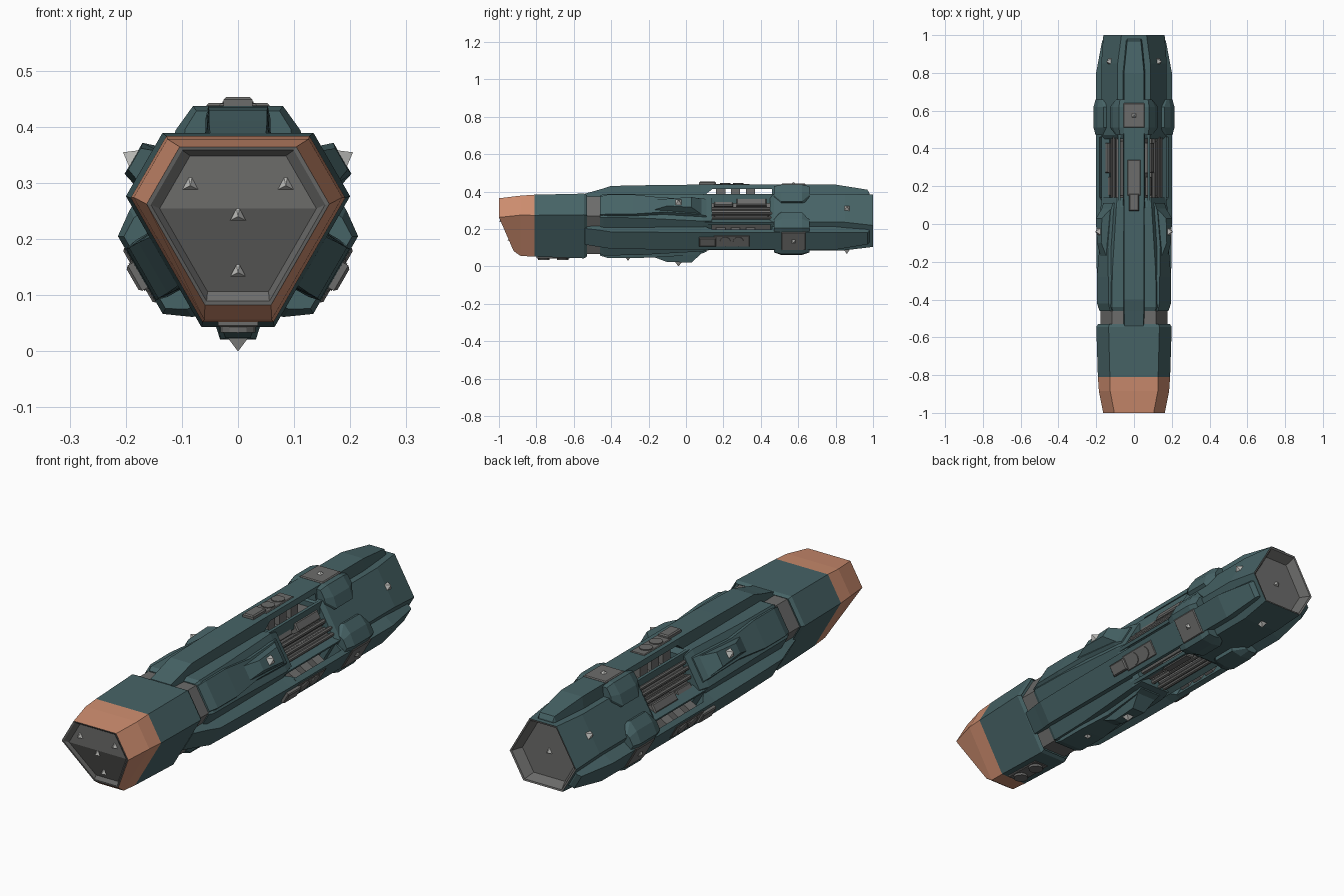
import bpy, bmesh, math
from mathutils import Vector

ZC = 0.236                      # height of the three-fold axis
LONG = (90, 210, 330)           # directions of the arm faces
SHORT = (30, 150, 270)          # directions of the sponson faces


def material(name, rgb):
    m = bpy.data.materials.new(name)
    m.diffuse_color = (*rgb, 1)
    return m


TEAL = material("teal hull", (0.062, 0.125, 0.133))
COPPER = material("copper nose", (0.60, 0.26, 0.155))
GREY = material("machine grey", (0.150, 0.150, 0.146))
LIGHT = material("light grey", (0.52, 0.52, 0.50))


def finish(name, bm, mats):
    bmesh.ops.recalc_face_normals(bm, faces=bm.faces)
    me = bpy.data.meshes.new(name)
    bm.to_mesh(me)
    bm.free()
    for m in mats:
        me.materials.append(m)
    ob = bpy.data.objects.new(name, me)
    bpy.context.collection.objects.link(ob)
    return ob


def skin(bm, rings, bands=None):
    """Join rings of points by quads and cap both ends."""
    vs = [[bm.verts.new(p) for p in r] for r in rings]
    n = len(vs[0])
    for k in range(len(vs) - 1):
        for i in range(n):
            j = (i + 1) % n
            f = bm.faces.new((vs[k][i], vs[k][j], vs[k + 1][j], vs[k + 1][i]))
            f.material_index = bands[k] if bands else 0
    for k, r in ((0, vs[0]), (-1, vs[-1])):
        if n == 6 and bands:
            caps = [(r[0], r[1], r[4], r[5]), (r[1], r[2], r[3], r[4])]
        else:
            caps = [r]
        for c in caps:
            bm.faces.new(c).material_index = bands[k] if bands else 0


def hexring(y, dl, ds, slant=0.0):
    """Hexagon with face distances dl (arm sides) and ds (sponson sides)."""
    pts = []
    for i in range(6):
        a1, a2 = math.radians(90 - 60 * i), math.radians(30 - 60 * i)
        d1, d2 = (dl, ds) if i % 2 == 0 else (ds, dl)
        k1, k2 = (d1 - d2 / 2) / 0.75, (d2 - d1 / 2) / 0.75
        x = k1 * math.cos(a1) + k2 * math.cos(a2)
        z = k1 * math.sin(a1) + k2 * math.sin(a2)
        pts.append(Vector((x, y + slant * max(0, 0.02 - z), ZC + z)))
    return pts


def hull(name, secs, bands, mats):
    bm = bmesh.new()
    skin(bm, [hexring(*s) for s in secs], bands)
    return finish(name, bm, mats)


def place(u, y, d, ang):
    a = math.radians(ang)
    return Vector((d * math.cos(a) + u * math.sin(a), y,
                   ZC + d * math.sin(a) - u * math.cos(a)))


def radial(name, solids, angs, mat):
    """Repeat solids, given as rings of (u, y, d), round the axis."""
    bm = bmesh.new()
    for a in angs:
        for rings in solids:
            skin(bm, [[place(*p, a) for p in r] for r in rings])
    return finish(name, bm, [mat])


def section(y, *half):
    """Mirrored cross-section at y from half-profile (u, d) points."""
    return [(u, y, d) for u, d in half] + [(-u, y, d) for u, d in reversed(half)]


def rect(u0, u1, y0, y1, d):
    return [(u0, y0, d), (u1, y0, d), (u1, y1, d), (u0, y1, d)]


def box(u0, u1, y0, y1, d0, d1, bev=0.0):
    top = rect(u0 + bev, u1 - bev, y0 + bev, y1 - bev, d1)
    if bev:
        return [rect(u0, u1, y0, y1, d0), rect(u0, u1, y0, y1, d1 - bev), top]
    return [rect(u0, u1, y0, y1, d0), top]


def disc(y, r, d0, d1, n=12):
    return [[(r * math.cos(2 * math.pi * i / n), y + r * math.sin(2 * math.pi * i / n), d)
             for i in range(n)] for d in (d0, d1)]


def pipe(u, d, r, y0, y1, n=8):
    return [[(u + r * math.cos(2 * math.pi * i / n), y, d + r * math.sin(2 * math.pi * i / n))
             for i in range(n)] for y in (y0, y1)]


# Nose block: teal shell, copper tip, grey recessed face
hull("nose", [(-0.54, 0.145, 0.184), (-0.53, 0.145, 0.184), (-0.545, 0.153, 0.193),
              (-0.81, 0.147, 0.184), (-0.885, 0.142, 0.180), (-1.0, 0.128, 0.154, 0.45),
              (-0.998, 0.122, 0.147, 0.45), (-0.982, 0.112, 0.130, 0.45)],
     [0, 0, 0, 1, 1, 2, 2], [TEAL, COPPER, GREY])

# Neck and machinery core
hull("neck", [(-0.57, 0.138, 0.170), (-0.43, 0.138, 0.170)], [0], [GREY])
hull("core", [(0.08, 0.115, 0.105), (0.50, 0.115, 0.105)], [0], [GREY])

# Front hull behind the neck
hull("front_hull", [(-0.46, 0.142, 0.168), (-0.44, 0.152, 0.178), (-0.25, 0.152, 0.175),
                    (0.09, 0.150, 0.156), (0.14, 0.138, 0.146)], [0] * 4, [TEAL])

# Rear hull with recessed engine face
hull("rear_hull", [(0.45, 0.138, 0.138), (0.47, 0.150, 0.150), (0.85, 0.150, 0.150),
                   (1.0, 0.149, 0.132), (0.998, 0.141, 0.125), (0.955, 0.120, 0.108)],
     [0, 0, 0, 1, 1], [TEAL, GREY])

# Tapered sponson panels on the short faces
radial("sponson", [[section(-0.46, (0.056, 0.178), (0.064, 0.14)),
                    section(-0.42, (0.060, 0.191), (0.072, 0.14)),
                    section(-0.28, (0.060, 0.192), (0.072, 0.14)),
                    section(-0.12, (0.044, 0.186), (0.056, 0.14)),
                    section(0.07, (0.050, 0.172), (0.062, 0.14)),
                    section(0.11, (0.052, 0.158), (0.064, 0.14))]], SHORT, TEAL)
radial("sensor_bump", [[[(-0.034, -0.19, 0.18), (0.034, -0.19, 0.18),
                         (0.048, 0.085, 0.165), (-0.048, 0.085, 0.165)],
                        [(-0.022, -0.10, 0.213), (0.022, -0.10, 0.213),
                         (0.032, 0.03, 0.215), (-0.032, 0.03, 0.215)]]], SHORT, TEAL)

# Side rails framing the machinery bays
radial("bay_rail", [box(s * 0.078 - 0.007, s * 0.078 + 0.007, 0.08, 0.48, 0.10, 0.150)
                    for s in (-1, 1)], LONG, TEAL)

# Spine arms: front, thin bridge over the bay, tapered rear
radial("front_arm", [[section(-0.54, (0.050, 0.153), (0.055, 0.13)),
                      section(-0.46, (0.052, 0.175), (0.057, 0.13)),
                      section(-0.40, (0.052, 0.194), (0.058, 0.13)),
                      section(-0.15, (0.053, 0.199), (0.058, 0.13)),
                      section(0.08, (0.053, 0.201), (0.058, 0.13)),
                      section(0.14, (0.053, 0.201), (0.058, 0.176))]], LONG, TEAL)
radial("bridge_arm", [[section(0.13, (0.053, 0.201), (0.058, 0.178)),
                       section(0.48, (0.053, 0.201), (0.058, 0.178))]], LONG, TEAL)
radial("rear_arm", [[section(0.46, (0.053, 0.201), (0.060, 0.14)),
                     section(0.80, (0.053, 0.201), (0.060, 0.14)),
                     section(0.97, (0.036, 0.174), (0.044, 0.14)),
                     section(0.98, (0.034, 0.155), (0.042, 0.14))]], LONG, TEAL)

# Clamps that wrap each arm onto the rear hull
radial("clamp", [[section(0.47, (0.074, 0.192), (0.094, 0.160), (0.096, 0.145), (0.09, 0.10)),
                  section(0.51, (0.080, 0.201), (0.111, 0.158), (0.127, 0.112), (0.112, 0.10)),
                  section(0.62, (0.080, 0.201), (0.111, 0.158), (0.127, 0.112), (0.112, 0.10)),
                  section(0.66, (0.074, 0.192), (0.094, 0.160), (0.096, 0.145), (0.09, 0.10))]],
       LONG, TEAL)
radial("clamp_plate", [box(-0.056, 0.056, 0.51, 0.64, 0.19, 0.206, 0.004)], LONG, GREY)

# Machinery in the open bays
radial("machinery", [box(-0.066, -0.026, 0.27, 0.43, 0.09, 0.140, 0.005),
                     box(-0.060, -0.030, 0.15, 0.25, 0.09, 0.128, 0.004),
                     box(0.012, 0.066, 0.15, 0.44, 0.09, 0.132, 0.005),
                     box(-0.018, 0.004, 0.14, 0.46, 0.09, 0.118),
                     pipe(-0.010, 0.126, 0.010, 0.13, 0.47),
                     pipe(0.026, 0.136, 0.009, 0.13, 0.47),
                     pipe(0.052, 0.134, 0.009, 0.13, 0.47)], SHORT, GREY)
radial("bridge_post", [box(-0.035, 0.035, y, y + 0.05, 0.10, 0.185)
                       for y in (0.16, 0.24, 0.32)], LONG, GREY)

# Instrument pack on each arm
radial("instrument_pack", [box(-0.034, 0.034, 0.15, 0.34, 0.19, 0.205, 0.003),
                           disc(0.21, 0.028, 0.20, 0.209), disc(0.28, 0.028, 0.20, 0.209),
                           box(-0.026, 0.026, 0.07, 0.16, 0.19, 0.217, 0.005)], LONG, GREY)

# Twin round thrusters under the nose
radial("nose_thruster", [box(-0.036, 0.036, -0.80, -0.62, 0.17, 0.193, 0.003),
                         disc(-0.76, 0.031, 0.18, 0.203), disc(-0.66, 0.031, 0.18, 0.203)],
       (270,), GREY)


# Small light spikes
def spike(y, d, r=0.017, h=0.022):
    base = [(-r, y - r, d), (r, y - r, d), (r, y + r, d), (-r, y + r, d)]
    return [base, rect(-0.0005, 0.0005, y - 0.0005, y + 0.0005, d + h)]


radial("bump_spike", [spike(-0.04, 0.214)], SHORT, LIGHT)
radial("rear_spike", [spike(0.86, 0.147, 0.015)], SHORT, LIGHT)
radial("plate_spike", [spike(0.575, 0.203, 0.013, 0.014)], LONG, LIGHT)
radial("belly_spike", [spike(-0.31, 0.189, 0.014, 0.016)], (270,), LIGHT)

bm = bmesh.new()
for x, y, z, s in ((0, -0.982, 0.24, -1), (0, -0.938, 0.14, -1), (-0.085, -0.982, 0.295, -1),
                   (0.085, -0.982, 0.295, -1), (0, 0.955, 0.24, 1)):
    r = 0.014
    base = [(x - r, y, z - r / 2), (x + r, y, z - r / 2), (x + r / 5, y, z + r), (x - r / 5, y, z + r)]
    tip = [(x + (p[0] - x) * 0.03, y + s * 0.017, z + (p[2] - z) * 0.03) for p in base]
    skin(bm, [base, tip])
finish("end_spike", bm, [LIGHT])
